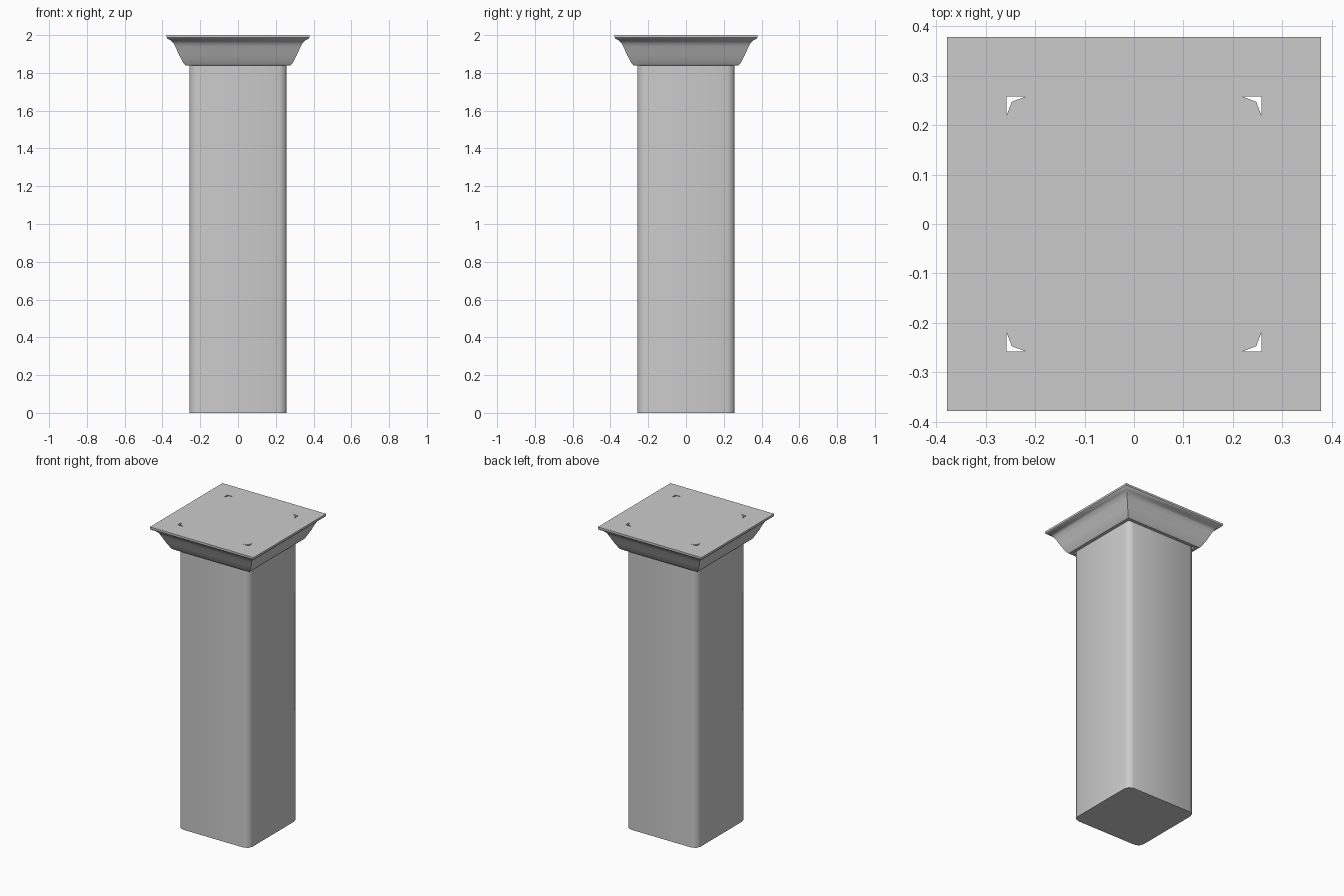
import bpy, bmesh, math

if "Cube" in bpy.data.objects:
    bpy.data.objects.remove(bpy.data.objects["Cube"], do_unlink=True)

stone = bpy.data.materials.new("stone grey")
stone.use_nodes = True
COLOUR = (0.6, 0.6, 0.6, 1)
stone.diffuse_color = COLOUR
stone.node_tree.nodes["Principled BSDF"].inputs["Base Color"].default_value = COLOUR


def finish(name, bm, angle):
    bmesh.ops.recalc_face_normals(bm, faces=bm.faces)
    mesh = bpy.data.meshes.new(name)
    bm.to_mesh(mesh)
    bm.free()
    obj = bpy.data.objects.new(name, mesh)
    mesh.materials.append(stone)
    bpy.context.collection.objects.link(obj)
    bpy.ops.object.select_all(action="DESELECT")
    obj.select_set(True)
    bpy.context.view_layer.objects.active = obj
    bpy.ops.object.shade_smooth_by_angle(angle=math.radians(angle))


def square_ring(bm, r, z):
    return [bm.verts.new((sx * r, sy * r, z))
            for sx, sy in ((1, 1), (-1, 1), (-1, -1), (1, -1))]


def bridge(bm, a, b):
    for i in range(len(a)):
        j = (i + 1) % len(a)
        bm.faces.new((a[i], a[j], b[j], b[i]))


HALF = 0.258

# Shaft: square prism with softened corners, running the full height
bm = bmesh.new()
corner = [(HALF, 0.218), (0.247, 0.247), (0.218, HALF)]
outline = []
for _ in range(4):
    outline += corner
    corner = [(-y, x) for x, y in corner]
bottom, top = ([bm.verts.new((x, y, z)) for x, y in outline] for z in (0, 2))
bridge(bm, bottom, top)
bm.faces.new(bottom)
bm.faces.new(top)
finish("shaft", bm, 50)

# Capital: moulded square collar, open in the middle around the shaft
bm = bmesh.new()
profile = [(HALF, 1.84), (0.278, 1.84), (0.288, 1.85), (0.312, 1.895),
           (0.332, 1.94), (0.342, 1.958), (0.356, 1.972), (0.372, 1.98),
           (0.378, 1.987), (0.378, 2), (HALF, 2)]
rings = [square_ring(bm, r, z) for r, z in profile]
for i, ring in enumerate(rings):
    bridge(bm, ring, rings[(i + 1) % len(rings)])
finish("capital", bm, 40)
